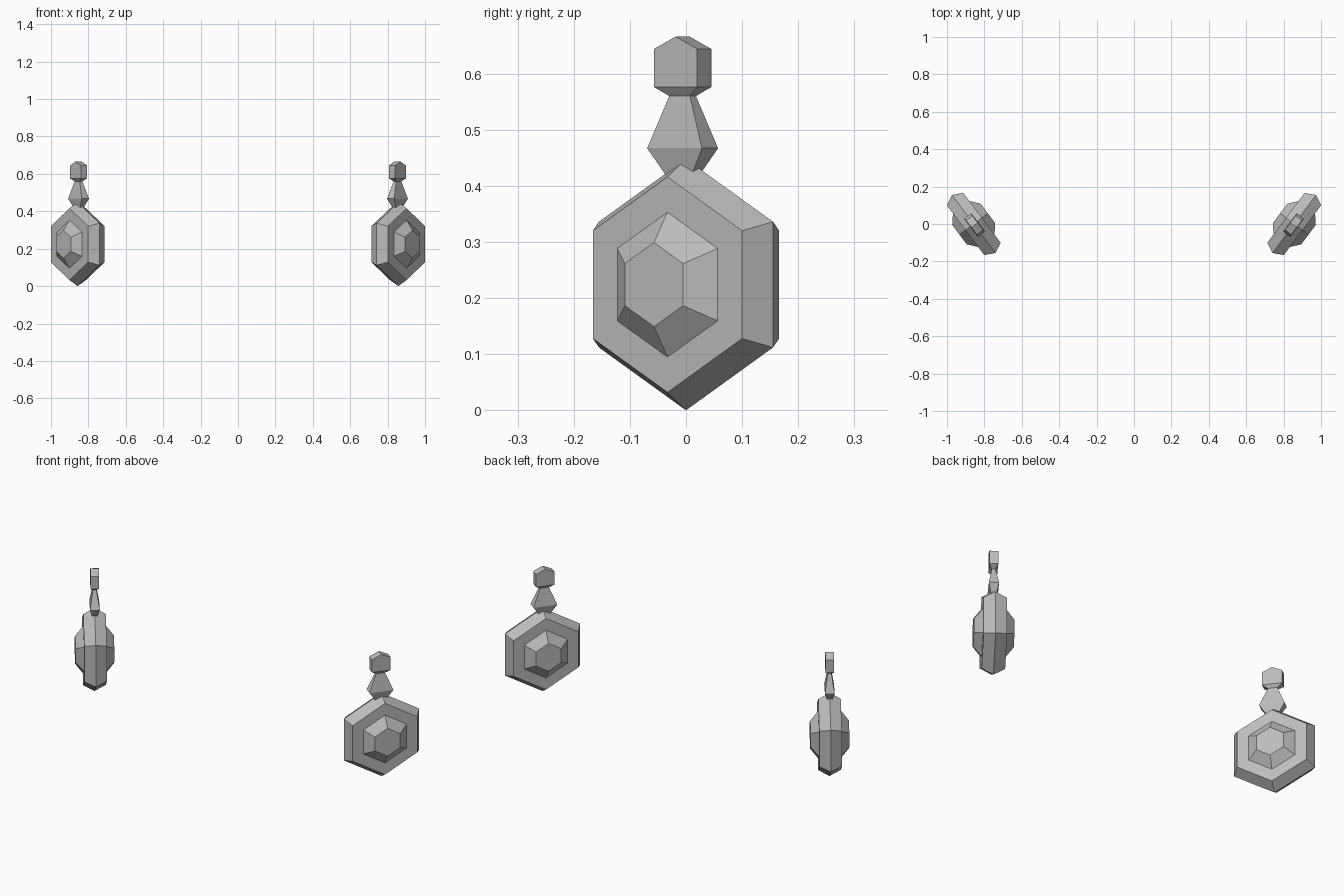
import bpy, bmesh, math
from mathutils import Vector

if "Cube" in bpy.data.objects:
    bpy.data.objects.remove(bpy.data.objects["Cube"], do_unlink=True)

metal = bpy.data.materials.new("plain grey metal")
metal.use_nodes = True
GREY = (0.5, 0.5, 0.5, 1)
metal.diffuse_color = GREY
metal.node_tree.nodes["Principled BSDF"].inputs["Base Color"].default_value = GREY

SIDES = {"left": 1, "right": -1}
CENTRE_X, CENTRE_Z, SHIFT = 0.857, 0.224, -0.0075


def place(u, n, z, side):
    """Point from width u and thickness n of the turned pendant."""
    return Vector((side * (CENTRE_X + 0.6 * u + 0.8 * n), 0.8 * u - 0.6 * n, z))


def loft(name, rings, side):
    """Skin a stack of equal-count rings of (u, n, z) points and cap both ends."""
    bm = bmesh.new()
    loops = [[bm.verts.new(place(*p, side)) for p in ring] for ring in rings]
    count = len(loops[0])
    for a, b in zip(loops, loops[1:]):
        for i in range(count):
            j = (i + 1) % count
            bm.faces.new((a[i], a[j], b[j], b[i]))
    bm.faces.new(loops[0])
    bm.faces.new(loops[-1])
    bmesh.ops.recalc_face_normals(bm, faces=bm.faces)
    mesh = bpy.data.meshes.new(name)
    bm.to_mesh(mesh)
    bm.free()
    mesh.materials.append(metal)
    bpy.context.collection.objects.link(bpy.data.objects.new(name, mesh))


def hexagon(n, radius):
    angles = [math.radians(90 + 60 * i) for i in range(6)]
    return [(radius * math.cos(a), n, CENTRE_Z + radius * math.sin(a)) for a in angles]


def rectangle(z, width, depth):
    corners = ((-1, -1), (1, -1), (1, 1), (-1, 1))
    return [(SHIFT + a * width / 2, b * depth / 2, z) for a, b in corners]


def head_ring(z, width, depth, peak):
    """Rectangle with a middle point on both broad sides, raised to the peak."""
    w, d = width / 2, depth / 2
    points = ((-w, -d, z), (0, -d, peak), (w, -d, z), (w, d, z), (0, d, peak), (-w, d, z))
    return [(SHIFT + u, n, h) for u, n, h in points]


# Half profile of the pendant: (thickness offset, hexagon radius)
half = [(0.095, 0.075), (0.055, 0.129), (0.055, 0.192)]
profile = half + [(0, 0.224)] + [(-n, r) for n, r in reversed(half)]

for label, side in SIDES.items():
    # Faceted hexagonal pendant with a raised boss on both faces
    loft(label + "_pendant", [hexagon(n, r) for n, r in profile], side)
    # Tapered link, widest near its base
    loft(label + "_link", [rectangle(0.41, 0.046, 0.018), rectangle(0.467, 0.122, 0.048),
                           rectangle(0.56, 0.046, 0.018)], side)
    # Ear stud with a ridged top, built as a flat-bottomed body and a small roof
    loft(label + "_stud", [head_ring(0.56, 0.046, 0.018, 0.56),
                           head_ring(0.576, 0.096, 0.042, 0.576),
                           head_ring(0.644, 0.096, 0.042, 0.666)], side)
    # Split the roof cap along its ridge
    mesh = bpy.data.objects[label + "_stud"].data
    bm = bmesh.new()
    bm.from_mesh(mesh)
    bm.verts.ensure_lookup_table()
    top = sorted(bm.verts, key=lambda v: v.co.z)[-2:]
    bmesh.ops.connect_verts(bm, verts=top)
    bm.to_mesh(mesh)
    bm.free()
